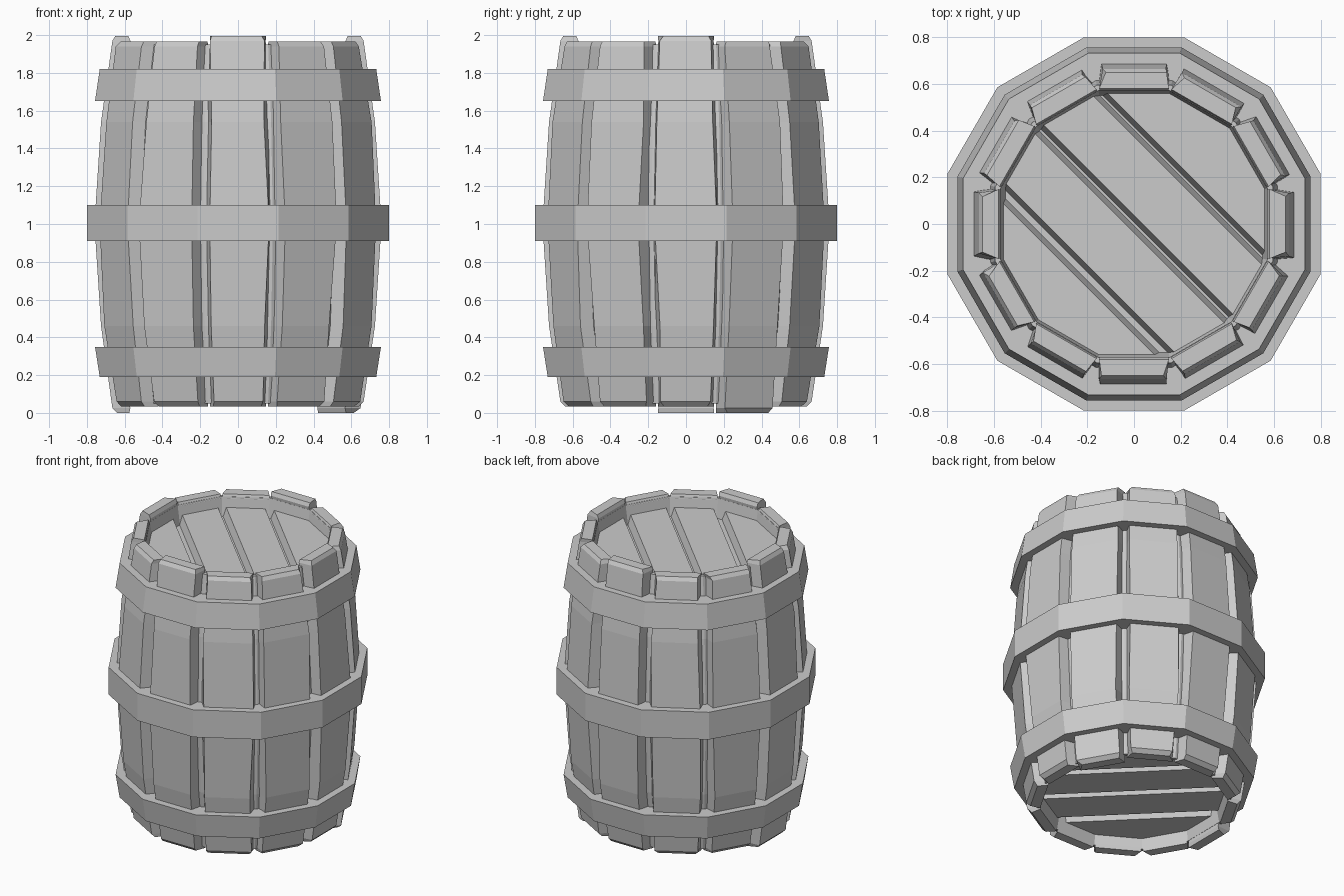
import bpy, bmesh, math, random
from mathutils import Vector, Matrix

if "Cube" in bpy.data.objects:
    bpy.data.objects.remove(bpy.data.objects["Cube"])

random.seed(4)
N = 12
STEP = 2 * math.pi / N
K = 1 / math.cos(STEP / 2)      # apothem -> corner radius


def finish(bm, name):
    bmesh.ops.recalc_face_normals(bm, faces=bm.faces)
    me = bpy.data.meshes.new(name)
    bm.to_mesh(me)
    bm.free()
    ob = bpy.data.objects.new(name, me)
    bpy.context.collection.objects.link(ob)
    return ob


def ring(bm, apothem, z):
    return [bm.verts.new((apothem * K * math.cos((i + .5) * STEP),
                          apothem * K * math.sin((i + .5) * STEP), z)) for i in range(N)]


def bridge(bm, a, b):
    n = len(a)
    for i in range(n):
        bm.faces.new((a[i], a[(i + 1) % n], b[(i + 1) % n], b[i]))


def lathe(name, profile, closed):
    """12-sided turned part; closed joins last ring to first, else ends are capped."""
    bm = bmesh.new()
    rings = [ring(bm, r, z) for r, z in profile]
    for a, b in zip(rings, rings[1:]):
        bridge(bm, a, b)
    if closed:
        bridge(bm, rings[-1], rings[0])
    else:
        bm.faces.new(rings[0])
        bm.faces.new(rings[-1])
    return finish(bm, name)


# Inner body, recessed at both ends
half = [(.69, 1), (.655, 1.54), (.595, 1.95), (.572, 1.95), (.55, 1.82)]
lower = [(r, 2 - z) for r, z in reversed(half[1:])]
lathe("barrel_body", lower + half, False)

# Hoops
for name, z0, z1, r0, r1 in (("hoop_bottom", .19, .35, .732, .757),
                             ("hoop_middle", .91, 1.10, .80, .80),
                             ("hoop_top", 1.65, 1.82, .757, .732)):
    lathe(name, [(.61, z0), (r0, z0), (r1, z1), (.61, z1)], True)


# Staves
def stave(i):
    top = 1.995 if i % 3 == 0 else 1.965
    bottom = 0 if i in (1, 6) else .035
    # z, inner radius, outer radius, outer half width
    rows = [(bottom, .575, .64, .125), (bottom + .025, .57, .665, .14),
            (.46, .63, .725, .15), (1, .67, .76, .158), (1.54, .63, .725, .15),
            (top - .025, .57, .665, .14), (top, .58, .65, .13)]
    bm = bmesh.new()
    rings = []
    for z, ri, ro, w in rows:
        a, b = (w + random.uniform(-.014, .01) for _ in range(2))
        wi = ri * .96 * math.tan(STEP / 2)
        rings.append([bm.verts.new(p) for p in
                      ((ri, -wi, z), (ro, -a, z), (ro, b, z), (ri, wi, z))])
    for p, q in zip(rings, rings[1:]):
        bridge(bm, p, q)
    bm.faces.new(rings[0])
    bm.faces.new(rings[-1])
    ob = finish(bm, f"stave_{i + 1}")
    ob.data.transform(Matrix.Rotation(i * STEP, 4, 'Z'))


for i in range(N):
    stave(i)

# Diagonal end planks with sloped edges
D = Vector((1, 1, 0)).normalized()
CUTS = [-.70, -.30, 0, .29, .70]


def plank(i, sign, label):
    bm = bmesh.new()
    lo, hi = ring(bm, .567, .80), ring(bm, .567, .88)
    bridge(bm, lo, hi)
    bm.faces.new(lo)
    bm.faces.new(hi)
    for c, s in ((CUTS[i], -1), (CUTS[i + 1], 1)):
        gap = .034 if c < -.1 else .026
        co = D * (c - s * gap) + Vector((0, 0, .88))
        geom = bm.verts[:] + bm.edges[:] + bm.faces[:]
        cut = bmesh.ops.bisect_plane(bm, geom=geom, plane_co=co,
                                     plane_no=D * s + Vector((0, 0, .35)), clear_outer=True)
        edges = [e for e in cut["geom_cut"] if isinstance(e, bmesh.types.BMEdge)]
        if edges:
            bmesh.ops.holes_fill(bm, edges=edges, sides=0)
    for v in bm.verts:
        v.co.z = 1 + sign * v.co.z
    finish(bm, f"{label}_plank_{i + 1}")


for i in range(4):
    plank(i, 1, "lid")
    plank(i, -1, "base")
